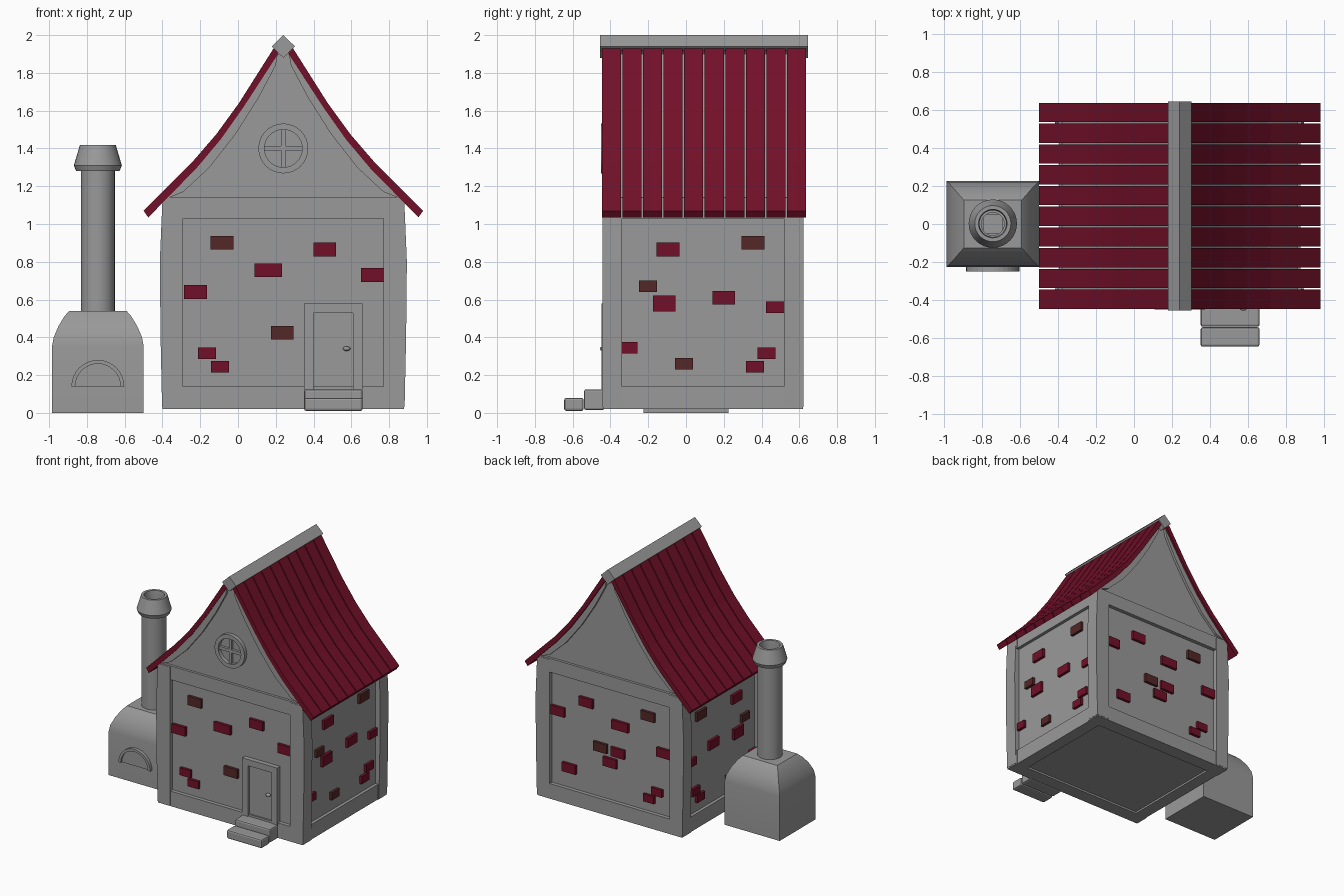
import bpy, bmesh, math
from mathutils import Matrix, Vector

if "Cube" in bpy.data.objects:
    bpy.data.objects.remove(bpy.data.objects["Cube"], do_unlink=True)


def make_material(name, color):
    mat = bpy.data.materials.new(name)
    mat.use_nodes = True
    mat.diffuse_color = (*color, 1)
    mat.node_tree.nodes["Principled BSDF"].inputs["Base Color"].default_value = (*color, 1)
    return mat


stone = make_material("grey stone", (0.32, 0.32, 0.32))
red = make_material("dark red", (0.17, 0.005, 0.022))
brown = make_material("dark brown", (0.09, 0.02, 0.02))


def finish(name, bm, mat, smooth=False, bevel=0):
    bmesh.ops.recalc_face_normals(bm, faces=bm.faces)
    mesh = bpy.data.meshes.new(name)
    bm.to_mesh(mesh)
    bm.free()
    mesh.materials.append(mat)
    obj = bpy.data.objects.new(name, mesh)
    bpy.context.collection.objects.link(obj)
    if bevel:
        mod = obj.modifiers.new("soft edges", "BEVEL")
        mod.width = bevel
        mod.segments = 2
    if smooth:
        bpy.ops.object.select_all(action="DESELECT")
        obj.select_set(True)
        bpy.context.view_layer.objects.active = obj
        bpy.ops.object.shade_smooth_by_angle(angle=math.radians(35))
    return obj


def loft(name, rings, mat, **options):
    """Skin a stack of rings that share a point count, with both ends capped."""
    bm = bmesh.new()
    rows = [[bm.verts.new(p) for p in ring] for ring in rings]
    for low, high in zip(rows, rows[1:]):
        for i in range(len(low)):
            j = (i + 1) % len(low)
            bm.faces.new((low[i], low[j], high[j], high[i]))
    bm.faces.new(rows[0])
    bm.faces.new(rows[-1])
    return finish(name, bm, mat, **options)


def rectangle(x0, x1, y0, y1, z):
    return [(x0, y0, z), (x1, y0, z), (x1, y1, z), (x0, y1, z)]


def box(name, x0, x1, y0, y1, z0, z1, mat, **options):
    return loft(name, [rectangle(x0, x1, y0, y1, z) for z in (z0, z1)], mat, **options)


def prism(name, outline, y0, y1, mat, **options):
    """Extrude an outline drawn in x and z along y."""
    return loft(name, [[(x, y, z) for x, z in outline] for y in (y0, y1)], mat, **options)


def lathe(name, profile, center, mat, facing_front=False):
    """Turn a closed profile of radius and height into a ring."""
    bm = bmesh.new()
    steps = 32
    rows = []
    for s in range(steps):
        a = math.tau * s / steps
        rows.append([bm.verts.new((r * math.cos(a), r * math.sin(a), h)) for r, h in profile])
    for s in range(steps):
        here, there = rows[s], rows[(s + 1) % steps]
        for i in range(len(profile)):
            j = (i + 1) % len(profile)
            bm.faces.new((here[i], here[j], there[j], there[i]))
    turn = Matrix.Rotation(math.pi / 2, 4, "X") if facing_front else Matrix()
    bm.transform(Matrix.Translation(center) @ turn)
    return finish(name, bm, mat, smooth=True)


# House bounds
MID = 0.24
LEFT, RIGHT, FRONT, BACK = -0.40, 0.88, -0.44, 0.62
BOTTOM, TOP = 0.02, 1.13
BEAM, INSET = 0.11, 0.03

# Wall core and floor
box("wall_core", LEFT + INSET, RIGHT - INSET, FRONT + INSET, BACK - INSET, 0.035, TOP, stone)

# Base and top beams around the walls
for level, z0, z1 in (("base", BOTTOM, 0.14), ("top", 1.03, 1.14)):
    for name, y in (("front", FRONT), ("back", BACK - BEAM)):
        box(f"{level}_beam_{name}", LEFT, RIGHT, y, y + BEAM, z0, z1, stone)
    for name, x in (("right", LEFT), ("left", RIGHT - BEAM)):
        box(f"{level}_beam_{name}", x + 0.005, x + BEAM - 0.005, FRONT + BEAM, BACK - BEAM, z0, z1, stone)

# Corner posts, bowed slightly outward
for side in (-1, 1):
    for name, y in (("front", FRONT), ("back", BACK - 0.1)):
        rings = []
        for z, bow in ((0.03, 0.002), (0.4, 0.01), (0.8, 0.014), (TOP, 0)):
            a, b = sorted((MID + side * 0.53, MID + side * (0.64 + bow)))
            rings.append(rectangle(a, b, y - 0.002, y + 0.102, z))
        loft(f"{name}_post_{'left' if side > 0 else 'right'}", rings, stone)

# Gable block and rake trims
slope = [(0.63, 1.13), (0.46, 1.295), (0.33, 1.45), (0.21, 1.62), (0.03, 1.9)]
inner = [(0.04, 1.84), (0.13, 1.67), (0.25, 1.48), (0.39, 1.3), (0.53, 1.17)]
gable = [(MID + d, z) for d, z in slope] + [(MID - d, z) for d, z in reversed(slope)]
prism("gable", gable, FRONT + 0.02, BACK - 0.02, stone)
for side in (-1, 1):
    trim = [(MID + side * d, z) for d, z in slope + inner]
    for name, y in (("front", FRONT), ("back", BACK - 0.03)):
        prism(f"{name}_rake_trim", trim, y, y + 0.03, stone)

# Roof planks, with gaps between them
PLANKS = 10
ROOF_FRONT, ROOF_BACK = -0.45, 0.64
outer = [(0.045, 1.94), (0.235, 1.64), (0.355, 1.475), (0.48, 1.33), (0.74, 1.07)]
under = [(0.715, 1.035), (0.46, 1.295), (0.33, 1.45), (0.21, 1.62), (0.015, 1.92)]
pitch = (ROOF_BACK - ROOF_FRONT) / PLANKS
for side in (-1, 1):
    outline = [(MID + side * d, z) for d, z in outer + under]
    for i in range(PLANKS):
        y = ROOF_FRONT + i * pitch
        prism("roof_plank", outline, y + 0.004, y + pitch - 0.004, red)

# Ridge beam
R = 0.062
prism("ridge_beam", [(MID, 2.0), (MID + R, 1.94), (MID, 1.88), (MID - R, 1.94)],
      ROOF_FRONT - 0.005, ROOF_BACK + 0.005, stone)

# Round gable window
center = Vector((MID, FRONT + 0.02, 1.4))
lathe("window_ring", [(0.1, 0), (0.132, 0), (0.132, 0.03), (0.1, 0.03)], center, stone, True)
for name, w, h in (("upright", 0.012, 0.105), ("crossbar", 0.105, 0.012)):
    box(f"window_{name}", MID - w, MID + w, FRONT, center.y, 1.4 - h, 1.4 + h, stone)

# Door with frame, knob and two steps
D0, D1 = 0.35, 0.66
frame = [(D0, 0.12), (D0, 0.58), (D1, 0.58), (D1, 0.12),
         (D1 - 0.05, 0.12), (D1 - 0.05, 0.53), (D0 + 0.05, 0.53), (D0 + 0.05, 0.12)]
prism("door_frame", frame, FRONT - 0.008, FRONT + INSET, stone)
box("door_panel", D0 + 0.05, D1 - 0.05, FRONT + 0.012, FRONT + INSET, 0.14, 0.53, stone)
knob = bmesh.new()
bmesh.ops.create_uvsphere(knob, u_segments=16, v_segments=8, radius=0.02)
knob.transform(Matrix.Translation((0.575, FRONT, 0.34)) @ Matrix.Diagonal((1, 0.8, 0.6, 1)))
finish("door_knob", knob, stone, smooth=True)
box("upper_step", D0, D1, -0.54, FRONT + 0.01, 0.015, 0.125, stone, bevel=0.012)
box("lower_step", D0, D1, -0.645, -0.542, 0.01, 0.08, stone, bevel=0.012)

# Loose bricks: place along the wall, height, material
B, S = (0.12, 0.072), (0.095, 0.06)
shared = [(-0.085, 0.9, brown, B), (0.46, 0.865, red, B), (0.16, 0.755, red, (0.145, 0.072)),
          (0.71, 0.73, red, B), (-0.225, 0.64, red, B), (-0.165, 0.315, red, S), (-0.095, 0.245, red, S)]
front_only = [(0.235, 0.425, brown, B)]
back_only = [(0.335, 0.54, brown, B), (0.18, 0.535, red, B), (0.25, 0.44, red, B), (0.61, 0.3, red, B)]
flank = [(-0.095, 0.865, red, B), (0.355, 0.9, brown, B), (-0.2, 0.67, brown, S),
         (-0.115, 0.58, red, (0.12, 0.085)), (0.2, 0.61, red, B), (0.47, 0.56, red, S),
         (-0.305, 0.345, red, S), (0.425, 0.315, red, S), (0.365, 0.245, red, S), (-0.01, 0.26, brown, S)]
T = 0.022
for name, bricks, face in (("front", shared + front_only, FRONT + INSET),
                           ("back", shared + back_only, BACK - INSET)):
    for x, z, mat, (w, h) in bricks:
        box(f"{name}_brick", x - w / 2, x + w / 2, face - T, face + T, z - h / 2, z + h / 2, mat)
for name, face in (("right", LEFT + INSET), ("left", RIGHT - INSET)):
    for y, z, mat, (w, h) in flank:
        box(f"{name}_brick", face - T, face + T, y - w / 2, y + w / 2, z - h / 2, z + h / 2, mat)

# Oven body with a curved shoulder
OX = -0.742
body = [(0, 0.243, 0.225), (0.35, 0.243, 0.225), (0.4, 0.234, 0.217),
        (0.46, 0.208, 0.19), (0.51, 0.178, 0.155), (0.54, 0.152, 0.125)]
loft("oven_body", [rectangle(OX - a, OX + a, -b, b, z) for z, a, b in body], stone, smooth=True)

# Oven mouth
def arch(radius, steps=16):
    return [(OX + radius * math.cos(math.pi * i / steps),
             0.14 + radius * math.sin(math.pi * i / steps)) for i in range(steps + 1)]


prism("oven_arch", arch(0.14) + arch(0.12)[::-1], -0.25, -0.2, stone)
prism("oven_mouth", arch(0.122), -0.235, -0.2, stone)

# Chimney pipe and hollow pot
lathe("chimney_pipe", [(0.06, 0.5), (0.09, 0.5), (0.09, 1.31), (0.06, 1.31)], (OX, 0, 0), stone)
lathe("chimney_pot", [(0.07, 1.28), (0.115, 1.28), (0.127, 1.31), (0.095, 1.418), (0.075, 1.418), (0.07, 1.38)],
      (OX, 0.002, 0), stone)
box("chimney_plug", OX - 0.05, OX + 0.05, -0.05, 0.05, 1.2, 1.3, stone)
